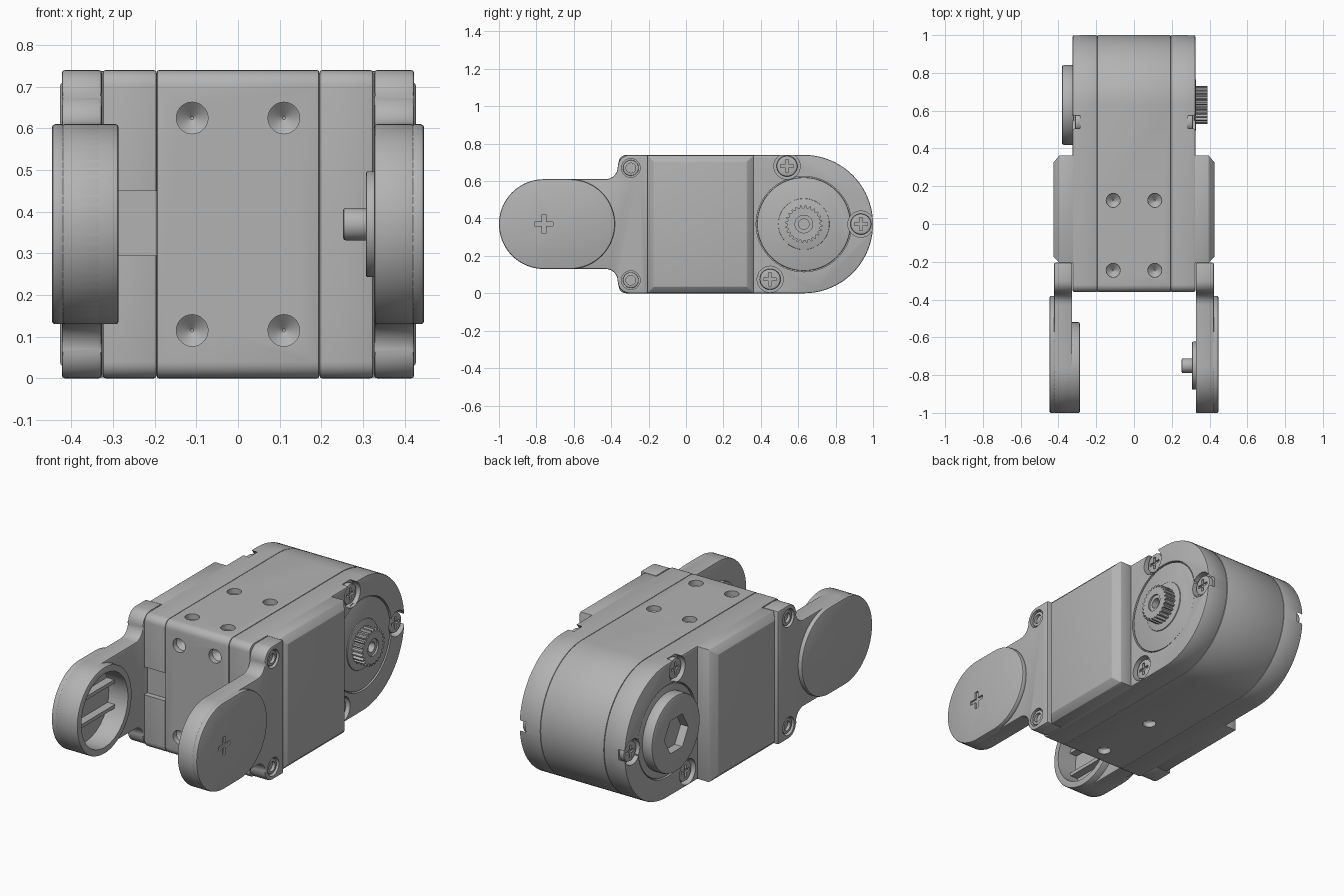
import bpy
import bmesh
from math import sin, cos, radians

if "Cube" in bpy.data.objects:
    bpy.data.objects.remove(bpy.data.objects["Cube"], do_unlink=True)

grey = bpy.data.materials.new("plain grey")
grey.use_nodes = True
GREY = (0.45, 0.45, 0.45, 1)
grey.diffuse_color = GREY
grey.node_tree.nodes["Principled BSDF"].inputs["Base Color"].default_value = GREY

MID = 0.37            # half height
TOP = 2 * MID
ARM_Y, ARM_R = -0.76, 0.24
HUB_Y = 0.63
PLACE = {"x": lambda d, u, v: (d, u, v),
         "y": lambda d, u, v: (u, d, v),
         "z": lambda d, u, v: (u, v, d)}
parts = []


def arc(u, v, r, start, end, n=16):
    """Points on a circular arc, angles in degrees."""
    angles = [radians(start + (end - start) * i / n) for i in range(n + 1)]
    return [(u + r * cos(a), v + r * sin(a)) for a in angles]


def circle(u, v, r, n=40):
    return arc(u, v, r, 0, 360, n)[:-1]


def box(u0, u1, v0, v1):
    return [(u0, v0), (u1, v0), (u1, v1), (u0, v1)]


def loft(name, rings, bevel=0, cuts=(), axis="x"):
    """Solid through outlines given as (depth, points); bevelled, then cut."""
    bm = bmesh.new()
    loops = [[bm.verts.new(PLACE[axis](d, *p)) for p in pts] for d, pts in rings]
    n = len(loops[0])
    for a, b in zip(loops, loops[1:]):
        for i in range(n):
            j = (i + 1) % n
            bm.faces.new((a[i], a[j], b[j], b[i]))
    bm.faces.new(loops[0])
    bm.faces.new(loops[-1])
    bmesh.ops.recalc_face_normals(bm, faces=bm.faces)
    mesh = bpy.data.meshes.new(name)
    bm.to_mesh(mesh)
    bm.free()
    mesh.materials.append(grey)
    ob = bpy.data.objects.new(name, mesh)
    bpy.context.collection.objects.link(ob)
    parts.append(ob)
    if bevel:
        mod = ob.modifiers.new("edge", "BEVEL")
        mod.width, mod.segments = bevel, 2
        mod.limit_method, mod.angle_limit = "ANGLE", radians(40)
    for cutter in cuts:
        mod = ob.modifiers.new("cut", "BOOLEAN")
        mod.operation, mod.solver, mod.object = "DIFFERENCE", "EXACT", cutter
    if bevel or cuts:   # bake the modifiers and drop the cutters
        graph = bpy.context.evaluated_depsgraph_get()
        baked = bpy.data.meshes.new_from_object(ob.evaluated_get(graph))
        ob.modifiers.clear()
        ob.data = baked
        for cutter in cuts:
            parts.remove(cutter)
            bpy.data.objects.remove(cutter, do_unlink=True)
    return ob


def prism(name, pts, d0, d1, bevel=0, cuts=(), axis="x"):
    return loft(name, [(d0, pts), (d1, pts)], bevel, cuts, axis)


def drill(u, v, r, d0, d1, axis="x", tip=None):
    """Hole cutter, with a conical end when tip is given."""
    rings = [(d0, circle(u, v, r, 28)), (d1, circle(u, v, r, 28))]
    if tip:
        rings.append((tip, circle(u, v, r * 0.1, 28)))
    return loft("cutter", rings, axis=axis)


def cross(u, v, size, d0, d1):
    w = size * 0.22
    return [prism("cutter", box(u - a, u + a, v - b, v + b), d0, d1)
            for a, b in ((size, w), (w, size))]


# Main shell outline: rounded front corners, half-round rear
shell = (arc(-0.32, 0.04, 0.04, 180, 270, 6)
         + arc(HUB_Y, MID, MID, -90, 90, 40)
         + arc(-0.32, TOP - 0.04, 0.04, 90, 180, 6))

# Centre section with mounting holes
holes = []
for x in (-0.11, 0.11):
    holes += [drill(x, z, 0.038, -0.4, -0.33, "y", -0.3) for z in (0.115, 0.625)]
    holes += [drill(x, y, 0.037, 0.8, 0.71, "z", 0.68) for y in (-0.245, 0.125)]
holes += [drill(0, y, 0.035, -0.1, 0.03, "z", 0.06) for y in (-0.245, 0.125)]
prism("centre_shell", shell, -0.195, 0.195, 0.005, holes)

SCREWS = ((0.54, 0.68), (0.935, MID), (0.45, 0.075))
POSTS = (0.07, 0.67)

# Arm outline: upper half, then its reflection
upper = ([(-0.205, TOP)] + arc(-0.3, 0.675, 0.065, 90, 180, 8)
         + arc(-0.43, 0.675, 0.065, 0, -90, 8)
         + arc(ARM_Y, MID, ARM_R, 90, 180, 20)[:-1])
arm = upper + [(ARM_Y - ARM_R, MID)] + [(y, TOP - z) for y, z in reversed(upper)]
pad = (arc(ARM_Y, MID, ARM_R, 90, 270, 32)
       + arc(-0.62, MID, ARM_R, -90, 90, 32))

for side, s in (("left", 1), ("right", -1)):
    # Side shell with recess for the hub and screw notches
    cuts = [drill(y, z, 0.07, s * 0.285, s * 0.4) for y, z in SCREWS]
    cuts.append(prism("cutter", circle(HUB_Y, MID, 0.255, 64), s * 0.305, s * 0.4))
    if s < 0:
        cuts.append(prism("cutter", box(-0.5, -0.33, 0.295, 0.45), -0.4, -0.196))
    prism(side + "_side_shell", shell, s * 0.195, s * 0.325, 0.007, cuts)
    prism(side + "_hub_plate", circle(HUB_Y, MID, 0.25, 64),
          s * 0.29, s * 0.322, 0.005,
          [drill(y, z, 0.07, s * 0.28, s * 0.4) for y, z in SCREWS])

    # Cross-head screws
    for y, z in SCREWS:
        prism(side + "_case_screw", circle(y, z, 0.056, 28), s * 0.28, s * 0.312,
              0.008, cross(y, z, 0.035, s * 0.3, s * 0.33))

    # Chamfered side panel
    loft(side + "_side_panel",
         [(s * 0.31, box(-0.205, 0.363, 0.002, TOP - 0.002)),
          (s * 0.395, box(-0.205, 0.363, 0.002, TOP - 0.002)),
          (s * 0.427, box(-0.172, 0.325, 0.035, TOP - 0.035))], 0.003)

    # Forward arm with fixing posts
    cuts = [drill(-0.295, z, 0.05, s * 0.4, s * 0.5) for z in POSTS]
    cup = s < 0
    if cup:
        cuts.append(drill(ARM_Y, MID, 0.205, -0.405, -0.2))
    prism(side + "_arm", arm, s * 0.327, s * 0.423, 0.008, cuts)
    for z in POSTS:
        prism(side + "_post_sleeve", circle(-0.295, z, 0.042, 28),
              s * 0.39, s * 0.416, 0.004,
              [drill(-0.295, z, 0.026, s * 0.395, s * 0.5)])
    cuts = [] if cup else (cross(ARM_Y, MID, 0.05, 0.437, 0.5))
    prism(side + "_arm_pad", pad, s * 0.415, s * 0.447, 0.008, cuts)

# Open bearing cup with ribs on the right arm
prism("right_cup", circle(ARM_Y, MID, ARM_R, 64), -0.42, -0.287, 0.006,
      [drill(ARM_Y, MID, 0.205, -0.405, -0.2)])
for z in (0.3, 0.44):
    prism("right_cup_rib", box(ARM_Y - 0.2, ARM_Y + 0.2, z - 0.01, z + 0.01),
          -0.41, -0.36)

# Pivot boss and pin on the left arm
prism("left_pivot_boss", circle(ARM_Y + 0.01, MID, 0.127, 48), 0.307, 0.34, 0.005)
prism("left_pivot_pin", circle(ARM_Y + 0.01, MID, 0.039, 32), 0.252, 0.32, 0.007)

# Toothed output shaft on the left
TEETH = 24
teeth = []
for i in range(TEETH):
    for step, r in ((0, 0.087), (0.3, 0.087), (0.5, 0.1), (0.8, 0.1)):
        a = radians((i + step) * 360 / TEETH)
        teeth.append((HUB_Y + r * cos(a), MID + r * sin(a)))
prism("output_collar", circle(HUB_Y, MID, 0.137, 48), 0.31, 0.328, 0.003)
prism("output_spline", teeth, 0.32, 0.39, 0,
      [drill(HUB_Y, MID, 0.047, 0.38, 0.4), drill(HUB_Y, MID, 0.028, 0.33, 0.41)])

# Idler disc with hexagonal socket on the right
prism("idler_disc", circle(HUB_Y, MID, 0.212, 64), -0.31, -0.382, 0.012,
      [prism("cutter", circle(HUB_Y, MID, 0.105, 6), -0.335, -0.5)])

# Smooth shading with sharp edges kept
bpy.ops.object.select_all(action="DESELECT")
for ob in parts:
    ob.select_set(True)
bpy.context.view_layer.objects.active = parts[0]
bpy.ops.object.shade_smooth_by_angle(angle=radians(32))
